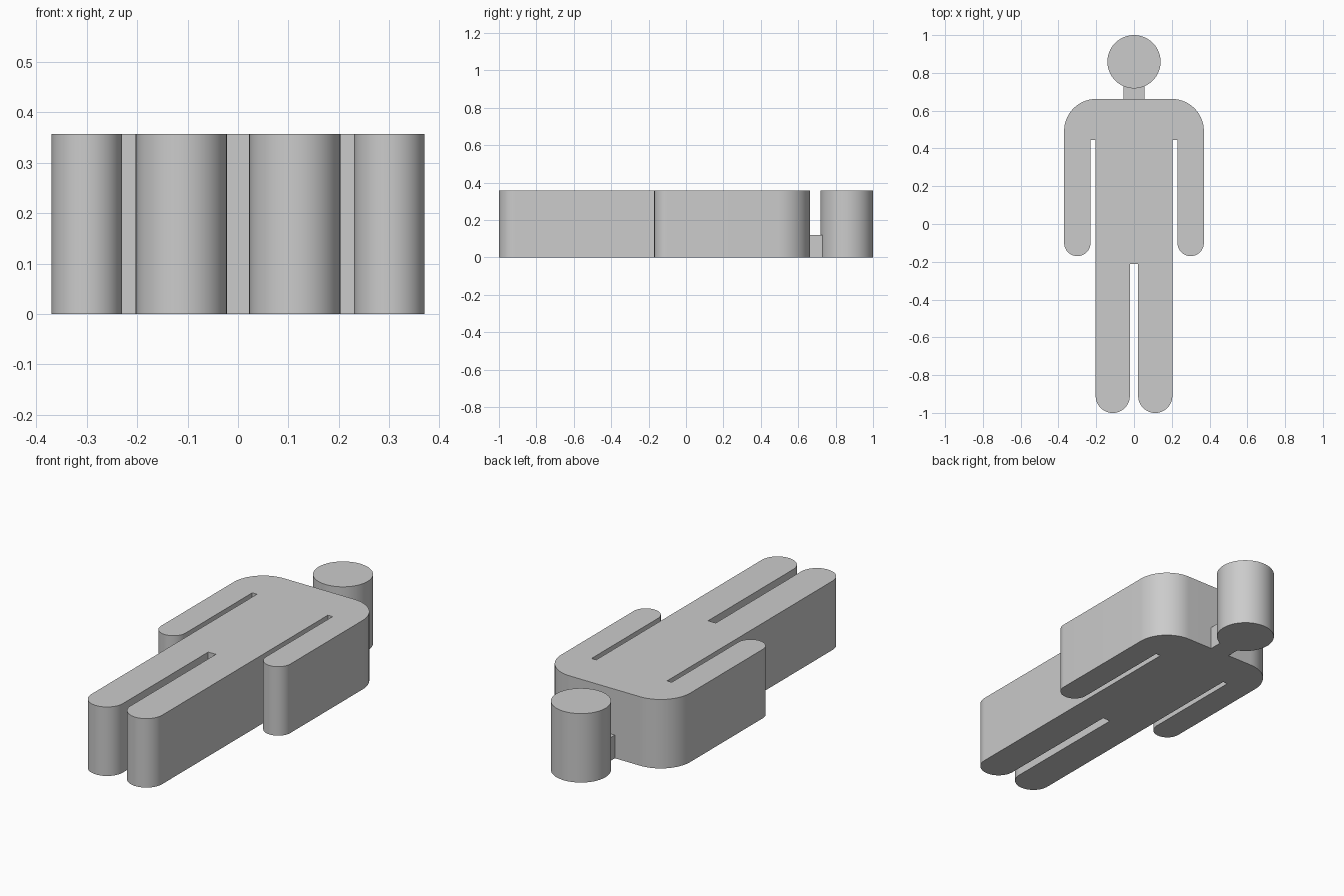
import bpy
import bmesh
from math import cos, sin, radians

cube = bpy.data.objects.get("Cube")
if cube:
    bpy.data.objects.remove(cube, do_unlink=True)

HEIGHT = 0.357

grey = bpy.data.materials.new("plain grey")
grey.use_nodes = True
colour = (0.6, 0.6, 0.6, 1)
grey.diffuse_color = colour
grey.node_tree.nodes["Principled BSDF"].inputs["Base Color"].default_value = colour


def arc(cx, cy, r, start, end, steps=24):
    """Points on an arc, angles in degrees."""
    angles = [radians(start + (end - start) * i / steps) for i in range(steps + 1)]
    return [(cx + r * cos(a), cy + r * sin(a)) for a in angles]


def extrude_outline(name, outline, height):
    """Solid prism standing on the ground from a flat outline."""
    bm = bmesh.new()
    face = bm.faces.new([bm.verts.new((x, y, 0)) for x, y in outline])
    result = bmesh.ops.extrude_face_region(bm, geom=[face])
    top = [v for v in result["geom"] if isinstance(v, bmesh.types.BMVert)]
    bmesh.ops.translate(bm, verts=top, vec=(0, 0, height))
    bmesh.ops.recalc_face_normals(bm, faces=bm.faces)
    mesh = bpy.data.meshes.new(name)
    bm.to_mesh(mesh)
    bm.free()
    mesh.materials.append(grey)
    obj = bpy.data.objects.new(name, mesh)
    bpy.context.collection.objects.link(obj)
    bpy.ops.object.select_all(action="DESELECT")
    obj.select_set(True)
    bpy.context.view_layer.objects.active = obj
    bpy.ops.object.shade_smooth_by_angle(angle=radians(30))
    return obj


# Torso, arms and legs: left half outline from the collar to the crotch
half = (
    arc(0.2, 0.492, 0.17, 90, 0)             # shoulder
    + arc(0.3, -0.1, 0.07, 0, -180)          # hand
    + [(0.23, 0.445), (0.203, 0.445)]        # armpit slot
    + arc(0.1125, -0.91, 0.0905, 0, -180)    # foot
    + [(0.022, -0.212)]                      # crotch slot
)
mirrored = [(-x, y) for x, y in reversed(half)]
extrude_outline("body", half + mirrored, HEIGHT)

# Head disc
extrude_outline("head", arc(0, 0.859, 0.141, 0, 360, 64)[:-1], HEIGHT)

# Low neck bridging head and shoulders
neck = [(-0.056, 0.655), (0.056, 0.655), (0.056, 0.73), (-0.056, 0.73)]
extrude_outline("neck", neck, 0.12)
